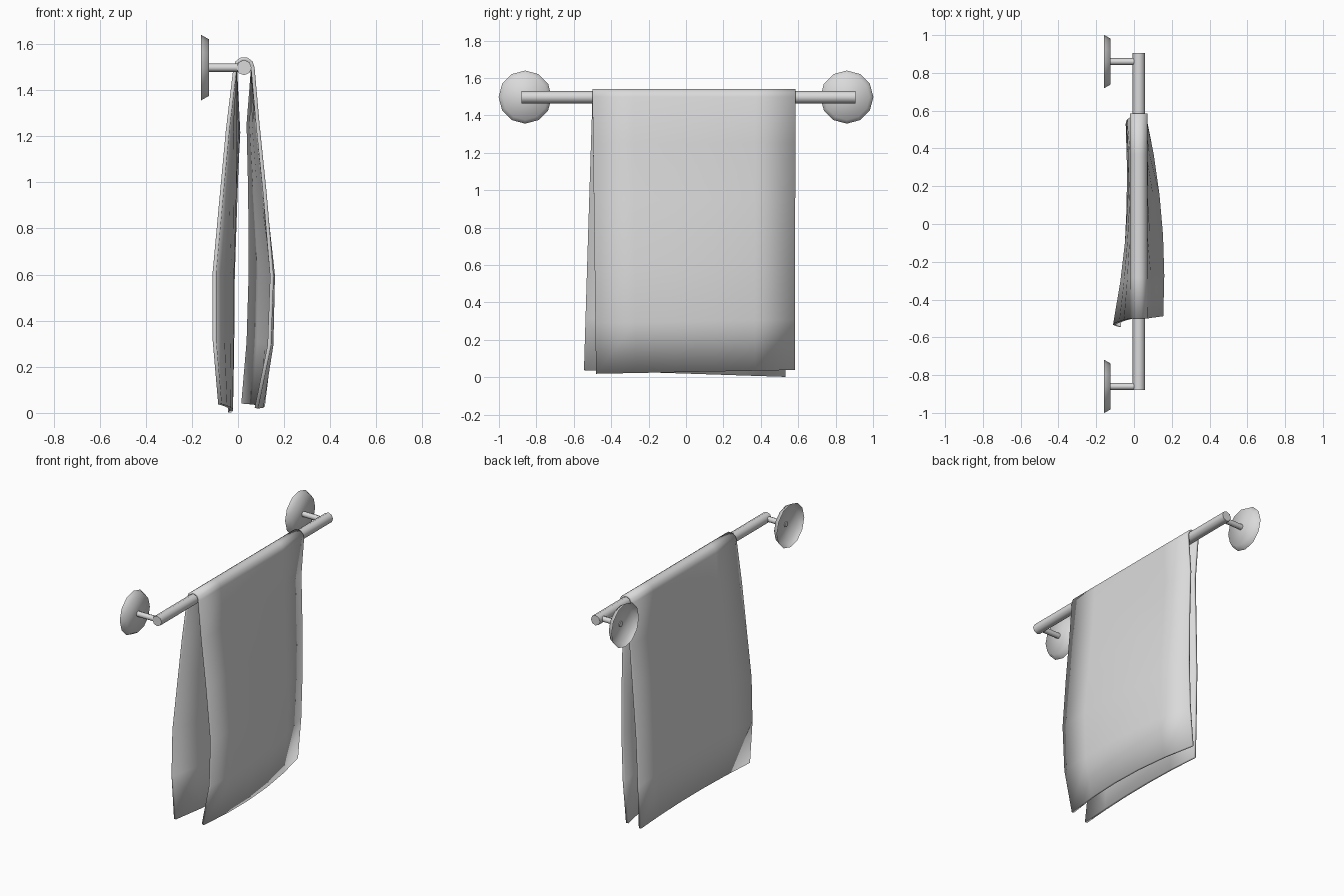
import bpy
import bmesh
import math
from mathutils import Vector

cube = bpy.data.objects.get("Cube")
if cube:
    bpy.data.objects.remove(cube, do_unlink=True)

# One plain grey for everything
grey = bpy.data.materials.new("light_grey")
grey.use_nodes = True
colour = (0.7, 0.7, 0.7, 1)
grey.diffuse_color = colour
grey.node_tree.nodes["Principled BSDF"].inputs["Base Color"].default_value = colour

ROD_X, ROD_Z, MOUNT_Y = 0.026, 1.498, 0.86


def finish(obj, angle):
    """Give the object its material and smooth shading."""
    obj.data.materials.append(grey)
    bpy.ops.object.select_all(action='DESELECT')
    obj.select_set(True)
    bpy.context.view_layer.objects.active = obj
    bpy.ops.object.shade_smooth_by_angle(angle=math.radians(angle))


def add_cylinder(name, start, end, r1, r2, sides, open_base=False):
    """Straight or tapered cylinder between two points."""
    start, end = Vector(start), Vector(end)
    axis = end - start
    bpy.ops.mesh.primitive_cone_add(
        vertices=sides, radius1=r1, radius2=r2, depth=axis.length,
        location=(start + end) / 2,
        rotation=axis.to_track_quat('Z', 'Y').to_euler())
    obj = bpy.context.object
    obj.name = name
    if open_base:
        bm = bmesh.new()
        bm.from_mesh(obj.data)
        base = [f for f in bm.faces if f.normal.z < -0.9]
        bmesh.ops.delete(bm, geom=base, context='FACES_ONLY')
        bm.to_mesh(obj.data)
        bm.free()
    finish(obj, 70)


# Rail
add_cylinder("rail", (ROD_X, -0.88, ROD_Z), (ROD_X, 0.905, ROD_Z), 0.033, 0.033, 8)

# Hollow wall plates and brackets at both ends
for side, y in (("front", -MOUNT_Y), ("back", MOUNT_Y)):
    add_cylinder(side + "_wall_plate", (-0.16, y, ROD_Z), (-0.125, y, ROD_Z),
                 0.142, 0.122, 12, open_base=True)
    add_cylinder(side + "_bracket", (-0.13, y, ROD_Z), (ROD_X, y, ROD_Z),
                 0.018, 0.018, 8)

# Towel rows: height, then x at the near edge, middle and far edge
outer_panel = [
    (0.03, 0.08, 0.105, 0.022),
    (0.30, 0.136, 0.134, 0.045),
    (0.60, 0.147, 0.138, 0.054),
    (0.95, 0.117, 0.1, 0.052),
    (1.25, 0.086, 0.073, 0.045),
]
inner_panel = [
    (1.22, -0.045, -0.01, 0.002),
    (0.95, -0.07, -0.02, -0.012),
    (0.60, -0.102, -0.031, -0.03),
    (0.30, -0.102, -0.032, -0.034),
    (0.02, -0.078, -0.034, -0.036),
]
fold = []
for i in range(6):
    a = math.pi * i / 5
    x = ROD_X + 0.038 * math.cos(a)
    fold.append((ROD_Z + 0.038 * math.sin(a), x, x, x))


def blend(near, mid, far, t):
    """Parabola through three values."""
    return (near * (1 - t) * (1 - 2 * t) + mid * 4 * t * (1 - t)
            + far * t * (2 * t - 1))


COLUMNS = 5
bm = bmesh.new()
grid = []
for panel, near_flare, far_flare, tilt in ((outer_panel, 0.02, -0.005, 0.01),
                                           (fold, 0, 0, 0),
                                           (inner_panel, -0.045, -0.055, -0.018)):
    for z, near, mid, far in panel:
        drop = max(0, (ROD_Z - z) / ROD_Z)
        y0 = -0.5 + near_flare * drop
        y1 = 0.585 + far_flare * drop
        row = []
        for c in range(COLUMNS + 1):
            t = c / COLUMNS
            row.append(bm.verts.new((blend(near, mid, far, t),
                                     y0 + (y1 - y0) * t,
                                     z + tilt * drop * (2 * t - 1))))
        grid.append(row)
for low, high in zip(grid, grid[1:]):
    for c in range(COLUMNS):
        bm.faces.new((low[c], low[c + 1], high[c + 1], high[c]))
mesh = bpy.data.meshes.new("towel")
bm.to_mesh(mesh)
bm.free()
towel = bpy.data.objects.new("towel", mesh)
bpy.context.collection.objects.link(towel)

# Cloth thickness, with soft rolled edges
bpy.context.view_layer.objects.active = towel
solid = towel.modifiers.new("thickness", 'SOLIDIFY')
solid.thickness = 0.016
solid.offset = 0
bpy.ops.object.modifier_apply(modifier=solid.name)
finish(towel, 180)
